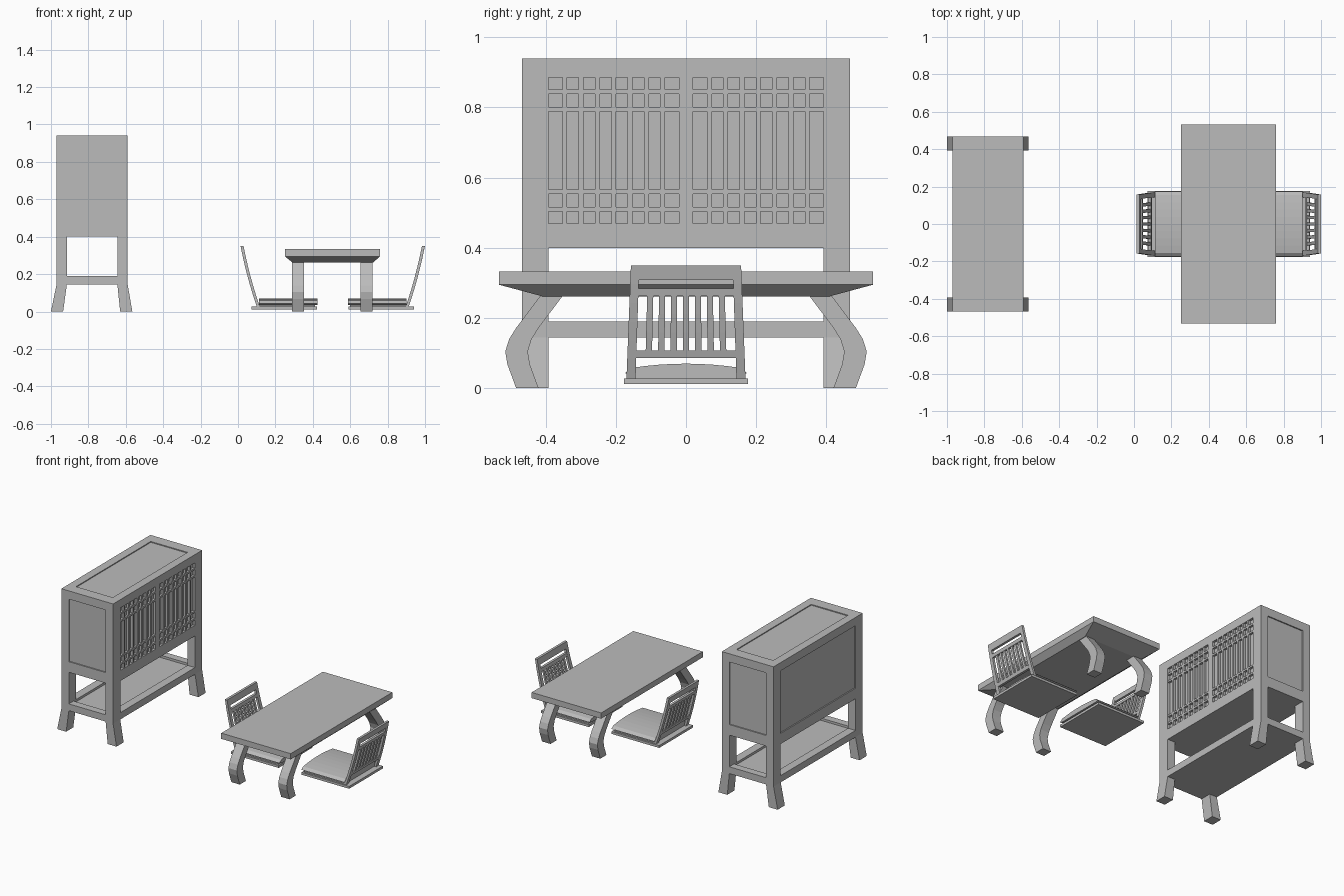
import bpy, bmesh

if "Cube" in bpy.data.objects:
    bpy.data.objects.remove(bpy.data.objects["Cube"], do_unlink=True)

grey = bpy.data.materials.new("plain_grey")
grey.use_nodes = True
tone = (0.5, 0.5, 0.5, 1)
grey.diffuse_color = tone
grey.node_tree.nodes["Principled BSDF"].inputs["Base Color"].default_value = tone


def finish(name, bm, warp=None):
    if warp:
        for v in bm.verts:
            v.co = warp(*v.co)
    bmesh.ops.recalc_face_normals(bm, faces=bm.faces)
    mesh = bpy.data.meshes.new(name)
    bm.to_mesh(mesh)
    bm.free()
    mesh.materials.append(grey)
    bpy.context.collection.objects.link(bpy.data.objects.new(name, mesh))


def skin(name, rings, warp=None):
    """Join matching closed rings of points and cap both ends."""
    bm = bmesh.new()
    loops = [[bm.verts.new(p) for p in ring] for ring in rings]
    n = len(loops[0])
    for a, b in zip(loops, loops[1:]):
        for i in range(n):
            j = (i + 1) % n
            bm.faces.new((a[i], a[j], b[j], b[i]))
    bm.faces.new(loops[0])
    bm.faces.new(loops[-1])
    finish(name, bm, warp)


def stack(name, rects, warp=None):
    """Stack rectangles given as (x0, x1, y0, y1, z)."""
    skin(name, [[(a, c, z), (b, c, z), (b, d, z), (a, d, z)]
                for a, b, c, d, z in rects], warp)


def box(name, x, y, z, warp=None):
    stack(name, [(*x, *y, z[0]), (*x, *y, z[1])], warp)


def span(a, b, s):
    return (a, b) if s > 0 else (-b, -a)


# ---------- Cabinet ----------
X0, X1, Y, TOP = -0.97, -0.59, 0.467, 0.94
PX, PY = 0.055, 0.075          # post widths
IX, IY = (X0 + PX, X1 - PX), (PY - Y, Y - PY)
BODY, SILL, HEAD = 0.40, 0.47, 0.885
FLOOR, SHELF = 0.145, 0.19

box("cabinet_core", (X0 + 0.008, X1 - 0.016), (-Y + 0.008, Y - 0.008), (BODY, TOP - 0.006))
for side, s in (("left", 1), ("right", -1)):
    ys = span(Y - PY, Y, s)
    for face, xs, foot in (("back", (X0, IX[0]), (-1.0, -0.935)),
                           ("lattice", (IX[1], X1), (-0.63, -0.565))):
        box(f"cabinet_post_{face}_{side}", xs, ys, (FLOOR, TOP))
        stack(f"cabinet_foot_{face}_{side}", [(*foot, *ys, 0), (*xs, *ys, FLOOR)])
    # rails across the ends
    box(f"cabinet_end_top_rail_{side}", IX, ys, (HEAD, TOP))
    ends = span(Y - 0.05, Y, s)
    box(f"cabinet_end_sill_{side}", IX, ends, (BODY, SILL))
    box(f"cabinet_end_shelf_rail_{side}", IX, ends, (FLOOR, SHELF))

# rails along the long sides
for face, xs in (("back", (X0, IX[0])), ("lattice", (IX[1], X1))):
    box(f"cabinet_{face}_top_rail", xs, IY, (HEAD, TOP))
    box(f"cabinet_{face}_sill", xs, IY, (BODY, SILL))
    box(f"cabinet_{face}_shelf_rail", xs, IY, (FLOOR, SHELF))
box("cabinet_shelf", IX, (-Y + 0.05, Y - 0.05), (FLOOR, SHELF - 0.015))

# lattice doors
depth = (X1 - 0.02, X1 - 0.001)
box("lattice_mullion", (X1 - 0.02, X1), (-0.02, 0.02), (SILL, HEAD))
for side, s in (("left", 1), ("right", -1)):
    lo, hi = 0.02, IY[1]
    for i in range(1, 8):
        y = lo + (hi - lo) * i / 8
        box(f"lattice_upright_{side}_{i}", depth, span(y - 0.007, y + 0.007, s), (SILL, HEAD))
    for i, z in enumerate((0.51, 0.56, 0.795, 0.845)):
        box(f"lattice_crossbar_{side}_{i}", depth, span(lo, hi, s), (z - 0.006, z + 0.006))

# ---------- Table ----------
stack("table_top", [(0.292, 0.722, -0.41, 0.41, 0.262),
                    (0.25, 0.76, -0.533, 0.533, 0.295),
                    (0.25, 0.76, -0.533, 0.533, 0.333)])
# bowed leg centre line as (y, z)
bow = [(0.452, 0), (0.477, 0.068), (0.483, 0.105), (0.472, 0.14),
       (0.452, 0.172), (0.382, 0.265)]
for side, s in (("left", 1), ("right", -1)):
    for row, a, b in (("near", 0.29, 0.352), ("far", 0.656, 0.718)):
        stack(f"table_leg_{row}_{side}",
              [(a, b, *span(y - 0.032, y + 0.032, s), z) for y, z in bow])


# ---------- Floor chairs ----------
def chair(tag, place):
    box(f"{tag}_base", (0.59, 0.94), (-0.177, 0.177), (0.012, 0.028), place)
    box(f"{tag}_seat_frame", (0.6, 0.90), (-0.165, 0.165), (0.028, 0.036), place)
    # cushion with a gently crowned top
    steps = [i / 4 - 1 for i in range(9)]
    crown = [(0.155 * t, 0.058 + 0.012 * (1 - t * t)) for t in steps]
    ring = [(0.15, 0.036), (-0.15, 0.036), (-0.174, 0.043)] + crown + [(0.174, 0.043)]
    skin(f"{tag}_cushion", [[(x, y, z) for y, z in ring] for x in (0.587, 0.902)], place)

    # backrest pieces follow one leaning curve and spread toward the floor
    def lean(x, y, z):
        t = z - 0.03
        return place(x + 0.906 + 0.34 * t - 0.23 * t * t,
                     y * (1 + 0.25 * (0.35 - z)), z)

    def bent(name, y0, y1, z0, z1, thick=0.008):
        n = max(1, round((z1 - z0) / 0.05))
        stack(f"{tag}_{name}", [(-thick, thick, y0, y1, z0 + (z1 - z0) * i / n)
                                for i in range(n + 1)], lean)

    for side, s in (("left", 1), ("right", -1)):
        bent(f"back_stile_{side}", *span(0.133, 0.157, s), 0.028, 0.35)
    bent("back_top_rail", -0.133, 0.133, 0.309, 0.35)
    bent("back_middle_rail", -0.133, 0.133, 0.263, 0.284)
    bent("back_lower_rail", -0.133, 0.133, 0.086, 0.107)
    for i in range(1, 8):
        y = -0.133 + 0.266 * i / 8
        bent(f"back_slat_{i}", y - 0.0085, y + 0.0085, 0.107, 0.263, 0.006)


chair("outer_chair", lambda x, y, z: (x, y, z))
chair("inner_chair", lambda x, y, z: (1.013 - x, y, z))
